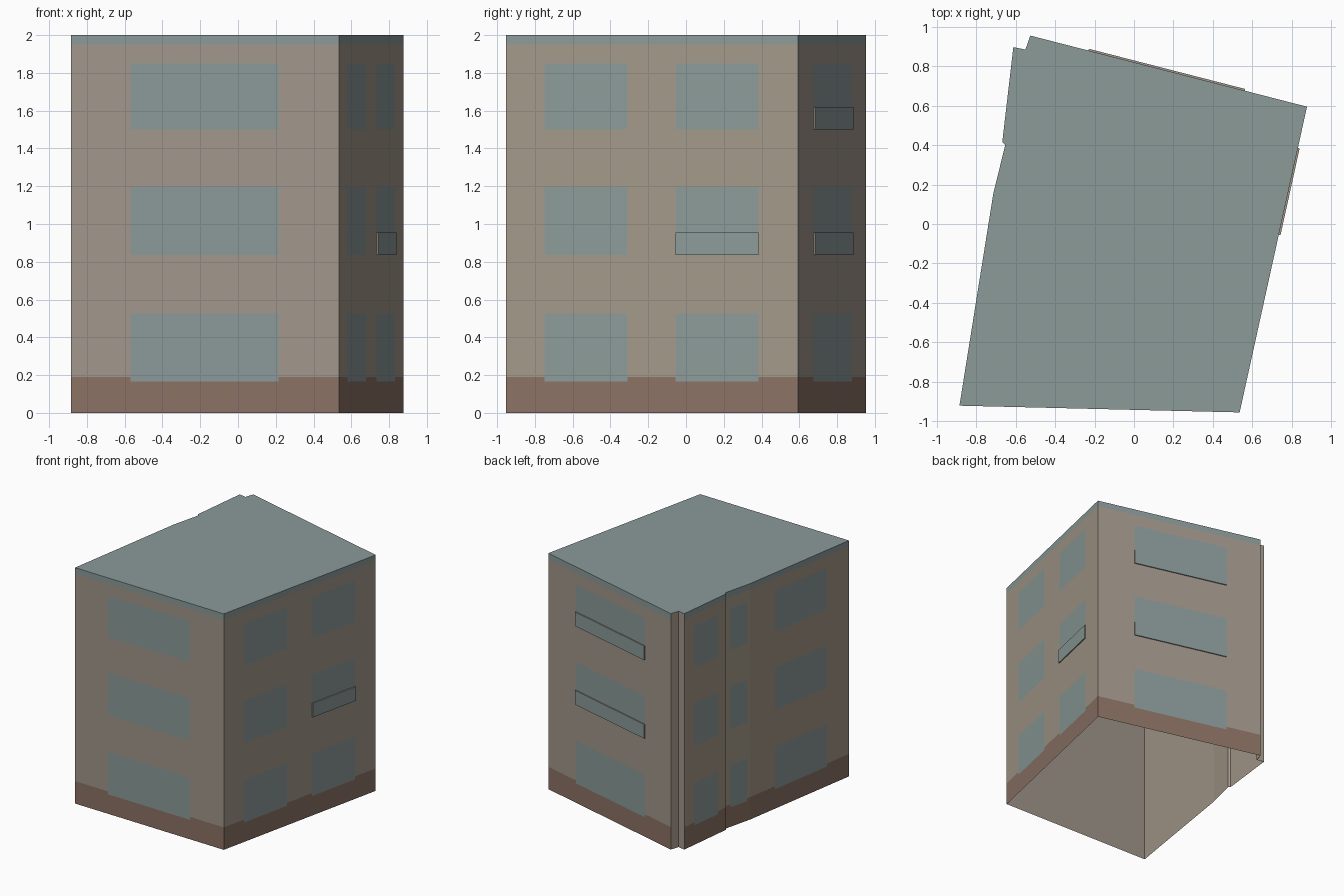
import bpy, bmesh
from mathutils import Vector

cube = bpy.data.objects.get("Cube")
if cube:
    bpy.data.objects.remove(cube, do_unlink=True)


def make_material(name, rgb):
    """Flat material from an sRGB colour given in 0-255."""
    lin = [((c / 255 + 0.055) / 1.055) ** 2.4 for c in rgb]
    m = bpy.data.materials.new(name)
    m.use_nodes = True
    m.diffuse_color = (*lin, 1)
    m.node_tree.nodes["Principled BSDF"].inputs["Base Color"].default_value = (*lin, 1)
    return m


MATS = [make_material("warm plaster", (162, 151, 140)),
        make_material("sandy plaster", (164, 153, 138)),
        make_material("brick plinth", (140, 114, 101)),
        make_material("grey green glass and roof", (139, 155, 153))]
WARM, SANDY, BRICK, GREEN = range(4)


def finish(name, bm):
    mesh = bpy.data.meshes.new(name)
    bm.to_mesh(mesh)
    bm.free()
    for m in MATS:
        mesh.materials.append(m)
    obj = bpy.data.objects.new(name, mesh)
    bpy.context.collection.objects.link(obj)
    return obj


HEIGHT, PLINTH, CORNICE = 2.0, 0.19, 1.95
FLOORS = [(0.165, 0.525), (0.835, 1.195), (1.5, 1.85)]
RAIL = 0.12

# Each wall: name, start corner, plaster, window columns (fractions of the wall), banded or plain
WALLS = [
    ("front_wall", (-0.884, -0.92), WARM, [(0.221, 0.774)], True),
    ("right_wall", (0.535, -0.954), SANDY, [(0.132, 0.416), (0.581, 0.865)], True),
    ("back_wall", (0.876, 0.594), WARM, [(0.225, 0.79)], True),
    ("notch_side", (-0.525, 0.954), SANDY, [], False),
    ("notch_back", (-0.55, 0.883), WARM, [], False),
    ("left_rear_wall", (-0.611, 0.896), SANDY, [(0.25, 0.81)], True),
    ("left_step", (-0.667, 0.416), WARM, [], False),
    ("left_middle_wall", (-0.652, 0.4), SANDY, [(0.19, 0.87)], True),
    ("left_front_wall", (-0.712, 0.157), SANDY, [(0.25, 0.78)], True),
]
CORNERS = [Vector((*w[1], 0)) for w in WALLS]
UP = Vector((0, 0, 1))


def wall_ends(i):
    return CORNERS[i], CORNERS[(i + 1) % len(CORNERS)]


def inside(value, spans):
    return any(lo < value < hi for lo, hi in spans)


def build_wall(i):
    """Wall sheet cut along window and band lines, coloured cell by cell."""
    name, _, plaster, columns, banded = WALLS[i]
    a, b = wall_ends(i)
    ts = sorted({0, 1, *(t for c in columns for t in c)})
    zs = sorted({0, PLINTH, CORNICE, HEIGHT, *(z for f in FLOORS for z in f)})
    if not banded:
        zs = [0, HEIGHT]
    bm = bmesh.new()
    grid = [[bm.verts.new(a.lerp(b, t) + UP * z) for t in ts] for z in zs]
    for r in range(len(zs) - 1):
        for c in range(len(ts) - 1):
            face = bm.faces.new((grid[r][c], grid[r][c + 1], grid[r + 1][c + 1], grid[r + 1][c]))
            t, z = (ts[c] + ts[c + 1]) / 2, (zs[r] + zs[r + 1]) / 2
            if not banded:
                face.material_index = plaster
            elif z > CORNICE or (inside(t, columns) and inside(z, FLOORS)):
                face.material_index = GREEN
            else:
                face.material_index = BRICK if z < PLINTH else plaster
    finish(name, bm)


def build_balcony(name, i, column, floor, depth=0.009):
    """Shallow parapet panel over the lower part of a window."""
    a, b = wall_ends(i)
    lo, hi = (a.lerp(b, t) + UP * FLOORS[floor][0] for t in WALLS[i][3][column])
    out = (b - a).cross(UP).normalized() * depth
    bm = bmesh.new()
    base = bm.faces.new([bm.verts.new(p) for p in (lo, hi, hi + out, lo + out)])
    ext = bmesh.ops.extrude_face_region(bm, geom=[base])
    bmesh.ops.translate(bm, vec=UP * RAIL,
                        verts=[v for v in ext["geom"] if isinstance(v, bmesh.types.BMVert)])
    bmesh.ops.recalc_face_normals(bm, faces=bm.faces)
    for f in bm.faces:
        f.material_index = GREEN if f.normal.dot(out.normalized()) > 0.9 else WALLS[i][2]
    finish(name, bm)


for i in range(len(WALLS)):
    build_wall(i)

# Balcony parapets
build_balcony("right_balcony", 1, 1, 1)
build_balcony("back_balcony_middle", 2, 0, 1)
build_balcony("back_balcony_top", 2, 0, 2)

# Flat roof
bm = bmesh.new()
bm.faces.new([bm.verts.new(p + UP * HEIGHT) for p in CORNERS]).material_index = GREEN
finish("roof", bm)

# Plain inner lining, open at the bottom
bm = bmesh.new()
for i in range(len(WALLS)):
    a, b = (p * 0.996 for p in wall_ends(i))
    top = UP * (HEIGHT - 0.01)
    bm.faces.new([bm.verts.new(p) for p in (b, a, a + top, b + top)]).material_index = WALLS[i][2]
finish("inner_lining", bm)
